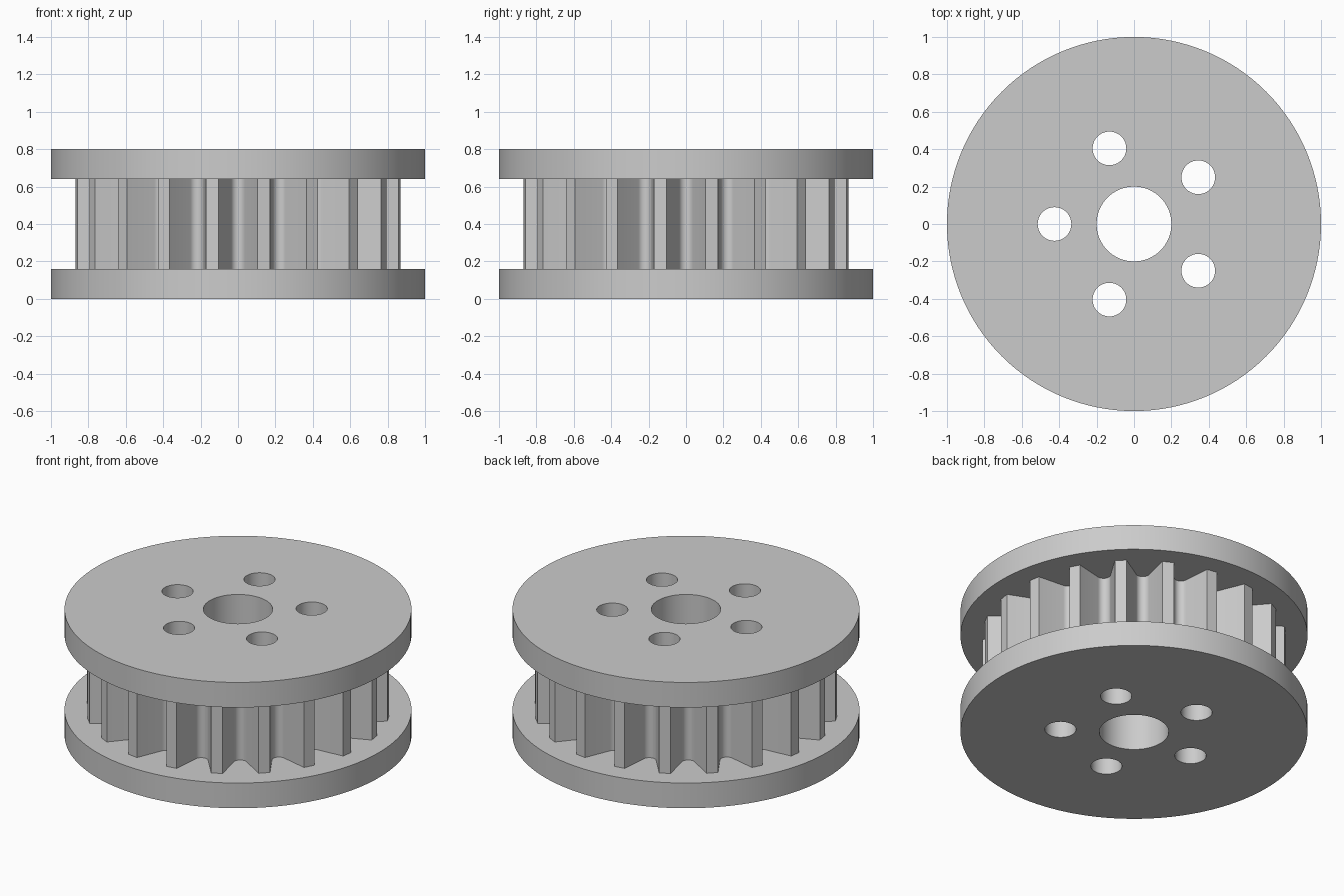
import bpy
import bmesh
from math import sin, cos, pi, radians, tau

cube = bpy.data.objects.get("Cube")
if cube:
    bpy.data.objects.remove(cube, do_unlink=True)

HEIGHT, FLANGE = 0.80, 0.16
TEETH, TIP, ROOT, FILLET = 20, 0.875, 0.685, 0.04
LAND, SLOPE = radians(2.2), radians(23)

grey = bpy.data.materials.new("light_grey")
grey.use_nodes = True
grey.diffuse_color = (0.6, 0.6, 0.6, 1)
grey.node_tree.nodes["Principled BSDF"].inputs["Base Color"].default_value = (0.6, 0.6, 0.6, 1)


def prism(name, outline, z0, z1):
    """Extrude a closed counter-clockwise outline from z0 to z1."""
    bm = bmesh.new()
    face = bm.faces.new([bm.verts.new((x, y, z0)) for x, y in outline])
    top = bmesh.ops.extrude_face_region(bm, geom=[face])["geom"]
    verts = [v for v in top if isinstance(v, bmesh.types.BMVert)]
    bmesh.ops.translate(bm, verts=verts, vec=(0, 0, z1 - z0))
    bmesh.ops.recalc_face_normals(bm, faces=bm.faces)
    mesh = bpy.data.meshes.new(name)
    bm.to_mesh(mesh)
    bm.free()
    mesh.materials.append(grey)
    obj = bpy.data.objects.new(name, mesh)
    bpy.context.collection.objects.link(obj)
    return obj


def circle(radius, sides, cx=0, cy=0):
    return [(cx + radius * cos(tau * i / sides), cy + radius * sin(tau * i / sides))
            for i in range(sides)]


def tooth_outline():
    """Sloped grooves with rounded roots, one centred on each pitch step."""
    half = pi / TEETH - LAND
    groove = [(TIP * cos(half), -TIP * sin(half))]
    steps = 10
    for i in range(steps + 1):
        a = (pi / 2 - SLOPE) * (2 * i / steps - 1)
        groove.append((ROOT + FILLET - FILLET * cos(a), FILLET * sin(a)))
    groove.append((TIP * cos(half), TIP * sin(half)))
    points = []
    for k in range(TEETH):
        c, s = cos(tau * k / TEETH), sin(tau * k / TEETH)
        points += [(x * c - y * s, x * s + y * c) for x, y in groove]
    return points


def combine(target, other, operation):
    mod = target.modifiers.new(operation.lower(), 'BOOLEAN')
    mod.operation, mod.solver, mod.object = operation, 'EXACT', other
    bpy.context.view_layer.objects.active = target
    bpy.ops.object.modifier_apply(modifier=mod.name)
    bpy.data.objects.remove(other, do_unlink=True)


# Toothed core, run into both flanges so the union is clean
pulley = prism("toothed_pulley", tooth_outline(), FLANGE / 2, HEIGHT - FLANGE / 2)

# Flanges
for name, z in (("bottom_flange", 0), ("top_flange", HEIGHT - FLANGE)):
    combine(pulley, prism(name, circle(1, 128), z, z + FLANGE), 'UNION')

# Centre bore and five bolt holes
combine(pulley, prism("bore_cutter", circle(0.2, 64), -0.1, HEIGHT + 0.1), 'DIFFERENCE')
for k in range(5):
    a = tau * (k + 0.5) / 5
    hole = circle(0.09, 40, 0.425 * cos(a), 0.425 * sin(a))
    combine(pulley, prism("bolt_hole_cutter", hole, -0.1, HEIGHT + 0.1), 'DIFFERENCE')

# Smooth curved walls, crisp rims and tooth edges
bpy.ops.object.select_all(action='DESELECT')
pulley.select_set(True)
bpy.context.view_layer.objects.active = pulley
bpy.ops.object.shade_smooth_by_angle(angle=radians(30))
